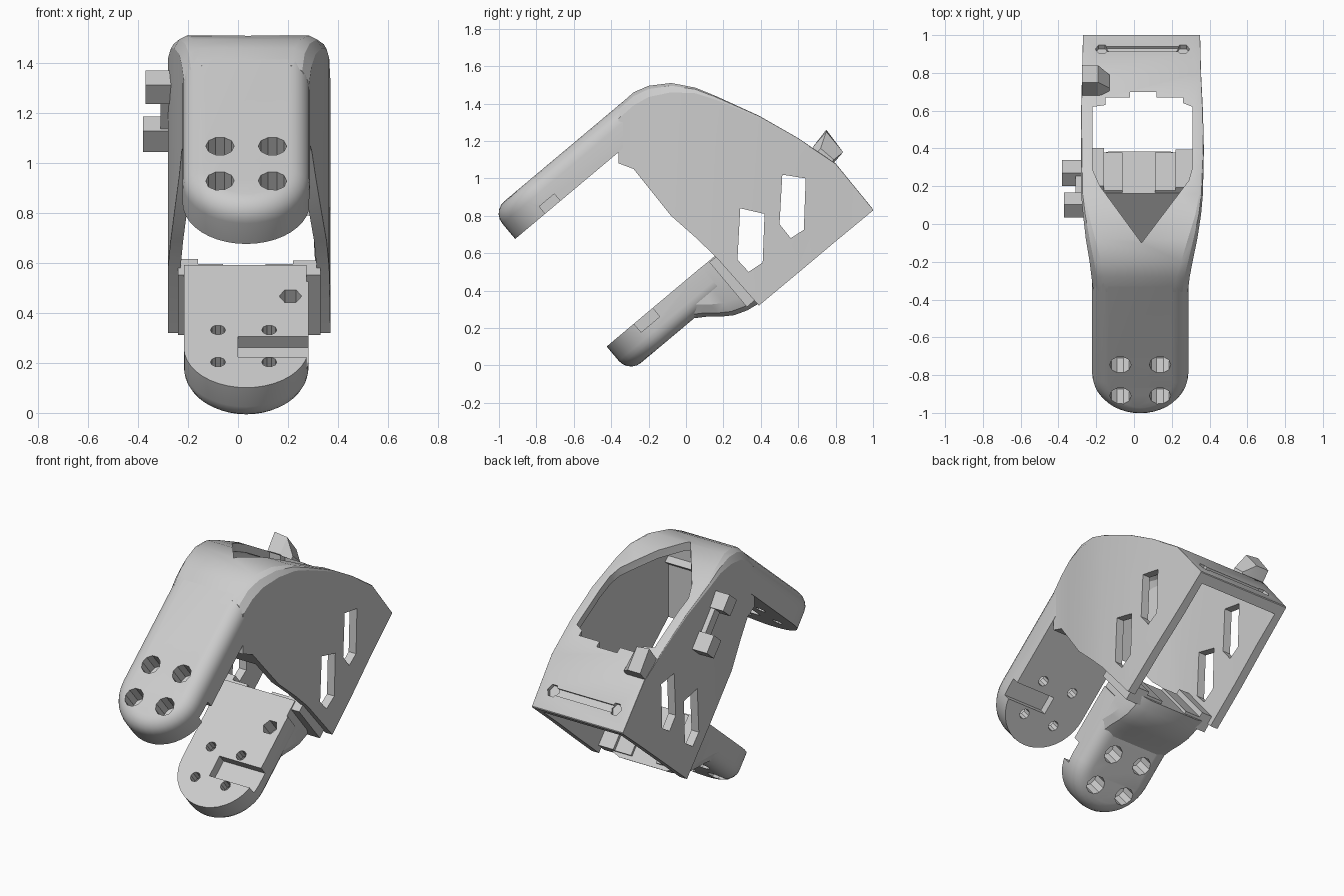
import bpy, bmesh, math
from mathutils import Vector

if "Cube" in bpy.data.objects:
    bpy.data.objects.remove(bpy.data.objects["Cube"])

grey = bpy.data.materials.new("light_grey")
grey.diffuse_color = (0.6, 0.6, 0.6, 1)
grey.use_nodes = True
grey.node_tree.nodes["Principled BSDF"].inputs["Base Color"].default_value = grey.diffuse_color
CA, SA = math.cos(math.radians(40)), math.sin(math.radians(40))
CX = 0.033  # centre line of both fingers


def P(x, a, b):
    """Tilted frame: a runs up along the fingers, b is square to them."""
    return Vector((x, CA * a - SA * b, SA * a + CA * b))


def loft(name, rings):
    """Skin a row of equal-length rings and cap both ends."""
    bm = bmesh.new()
    vs = [[bm.verts.new(p) for p in r] for r in rings]
    n = len(rings[0])
    for r, s in zip(vs, vs[1:]):
        for i in range(n):
            j = (i + 1) % n
            bm.faces.new((r[i], r[j], s[j], s[i]))
    bm.faces.new(vs[0])
    bm.faces.new(vs[-1])
    bmesh.ops.recalc_face_normals(bm, faces=bm.faces)
    me = bpy.data.meshes.new(name)
    bm.to_mesh(me)
    bm.free()
    ob = bpy.data.objects.new(name, me)
    bpy.context.collection.objects.link(ob)
    me.materials.append(grey)
    return ob


def cut(ob, cutter):
    m = ob.modifiers.new("cut", 'BOOLEAN')
    m.operation, m.solver, m.object = 'DIFFERENCE', 'EXACT', cutter
    bpy.context.view_layer.objects.active = ob
    bpy.ops.object.modifier_apply(modifier=m.name)
    bpy.data.objects.remove(cutter)


def side_prism(name, yz, x0, x1):
    return loft(name, [[Vector((x, y, z)) for y, z in yz] for x in (x0, x1)])


def tilted_prism(name, ab, x0, x1):
    return loft(name, [[P(x, a, b) for a, b in ab] for x in (x0, x1)])


def tilted_box(name, x0, x1, a0, a1, b0, b1):
    return tilted_prism(name, [(a0, b0), (a1, b0), (a1, b1), (a0, b1)], x0, x1)


def drill(x, a, steps, sides=10):
    return loft("drill", [[P(x + r * math.cos(2 * math.pi * i / sides),
                             a + r * math.sin(2 * math.pi * i / sides), b)
                           for i in range(sides)] for b, r in steps])


def finger(name, steps, a_end, r=0.255):
    """Round-ended finger; steps are (b, inset) from one flat face to the other."""
    rings = []
    for b, ins in steps:
        q = r - ins
        arc = [P(CX + q * math.cos(t), -0.01 + q * math.sin(t), b)
               for t in [math.pi + math.pi * i / 20 for i in range(21)]]
        rings.append(arc + [P(CX + q, a_end, b), P(CX - q, a_end, b)])
    return loft(name, rings)


def rounded(b0, b1, rad):
    """Flat at b0, quarter-round edge towards b1."""
    s = 1 if b1 > b0 else -1
    return [(b0, 0)] + [(b1 - s * rad * (1 - math.sin(t)), rad * (1 - math.cos(t)))
                        for t in [math.pi / 2 * i / 5 for i in range(6)]]


# Housing: cross-sections along y (y, top, bottom, left, right, edge chamfer)
stations = [(-0.36, 1.39, 1.08, -0.215, 0.285, 0.07), (-0.28, 1.46, 1.05, -0.225, 0.295, 0.07),
            (-0.20, 1.495, 0.95, -0.235, 0.31, 0.06), (-0.08, 1.51, 0.80, -0.255, 0.335, 0.05),
            (0.05, 1.485, 0.685, -0.27, 0.355, 0.03), (0.16, 1.44, 0.58, -0.28, 0.365, 0.02),
            (0.39, 1.335, 0.32, -0.28, 0.37, 0.01), (0.60, 1.215, 0.495, -0.28, 0.365, 0.005),
            (0.80, 1.08, 0.663, -0.275, 0.355, 0.003), (1.0, 0.835, 0.828, -0.27, 0.35, 0.002)]


def section(y, top, bot, l, r, c):
    return [Vector((x, y, z)) for x, z in ((l, bot), (l, top - c), (l + c * .4, top - c * .3),
            (l + c, top), (r - c, top), (r - c * .4, top - c * .3), (r, top - c), (r, bot))]


housing = loft("housing", [section(*s) for s in stations])
t = 0.05
inner = [(y, top - t, bot - 0.3, l + t, r - t, c) for y, top, bot, l, r, c in stations[2:-1]]
inner.append((0.955, 0.84, 0.4, -0.225, 0.305, 0.002))
cut(housing, loft("hollow", [section(*s) for s in inner]))
# Opening in the top with a pointed front and a toothed back edge
hole = [(0.04, -0.1), (0.29, 0.23), (0.31, 0.3), (0.31, 0.62), (0.26, 0.64), (0.26, 0.67), (0.12, 0.67),
        (0.12, 0.7), (-0.02, 0.7), (-0.02, 0.67), (-0.15, 0.67), (-0.15, 0.63), (-0.22, 0.62),
        (-0.22, 0.29), (-0.18, 0.2)]
cut(housing, loft("top_hole", [[Vector((x, y, z)) for x, y in hole] for z in (0.98, 1.8)]))
# Pointed slots through both side walls
for slot in ([(0.29, 0.84), (0.42, 0.81), (0.41, 0.55), (0.335, 0.5), (0.275, 0.565)],
             [(0.515, 1.02), (0.64, 1.0), (0.63, 0.725), (0.56, 0.68), (0.5, 0.755)]):
    cut(housing, side_prism("slot", slot, -0.6, 0.6))
# Groove and end holes in the back plate
cut(housing, side_prism("groove", [(0.9, 0.93), (0.93, 0.9), (1.05, 1.0), (1.02, 1.03)], -0.17, 0.26))
for x in (-0.17, 0.26):
    cut(housing, loft("pin_hole", [[Vector((x + 0.035 * math.cos(k), 0.925 + 0.025 * math.sin(k) + d * .78,
        0.925 - 0.03 * math.sin(k) + d * .62)) for k in [i * math.pi / 3 for i in range(6)]]
        for d in (-0.025, 0.15)]))

# Upper finger with four countersunk holes and a side notch
upper = finger("upper_finger", rounded(1.105, 1.297, 0.085), 0.7)
for x in (-0.072, 0.138):
    for a in (-0.1, 0.115):
        cut(upper, drill(x, a, [(1.0, 0.03), (1.17, 0.03), (1.175, 0.057), (1.4, 0.057)]))
cut(upper, tilted_box("notch", 0.02, 0.5, -0.055, 0.05, 1.0, 1.155))

# Lower finger with matching holes and notch
lower = finger("lower_finger", rounded(0.35, 0.165, 0.085), 0.4, 0.25)
for x in (-0.08, 0.125):
    for a in (-0.1, 0.1):
        cut(lower, drill(x, a, [(0.0, 0.055), (0.28, 0.055), (0.285, 0.03), (0.5, 0.03)]))
cut(lower, tilted_prism("notch", [(-0.07, 0.4), (-0.07, 0.29), (0.06, 0.29), (0.06, 0.4)], 0.0, 0.5))
cut(lower, drill(0.21, 0.31, [(0.25, 0.045), (0.5, 0.045)], 6))

# Neck joining the lower finger to the housing, rounded underneath
neck_rings = []
for a, low in ((0.18, 0.175), (0.25, 0.13), (0.31, 0.08), (0.37, 0.04), (0.44, 0.015), (0.505, 0.004)):
    c = 0.085
    neck_rings.append([P(x, a, b) for x, b in
                       ((-0.217, 0.349), (-0.217, low + c), (-0.217 + c * .3, low + c * .3),
                        (-0.217 + c, low), (0.275 - c, low), (0.275 - c * .3, low + c * .3),
                        (0.275, low + c), (0.275, 0.349))])
neck = loft("lower_neck", neck_rings)
cut(neck, drill(0.21, 0.31, [(0.25, 0.045), (0.5, 0.045)], 6))

# Stepped tabs that fill the neck out to the housing walls
for name, x0, x1, a1 in (("left_tab", -0.24, -0.16, 0.55), ("left_step", -0.16, -0.06, 0.52),
                         ("right_step", 0.11, 0.22, 0.52), ("right_tab", 0.22, 0.33, 0.54)):
    tilted_box(name, x0, x1, 0.45, a1, 0.03, 0.342)


# Small bracket blocks on the left wall
def yz_block(name, x0, x1, y, z, la, lb):
    a, b = CA * y + SA * z, CA * z - SA * y
    return tilted_box(name, x0, x1, a - la / 2, a + la / 2, b - lb / 2, b + lb / 2)


yz_block("bracket_upper_block", -0.37, -0.25, 0.10, 1.303, 0.09, 0.1)
yz_block("bracket_lower_block", -0.38, -0.25, 0.27, 1.115, 0.09, 0.11)
yz_block("bracket_plate", -0.31, -0.25, 0.185, 1.21, 0.06, 0.2)
# Catch standing on the rear top edge
loft("rear_catch", [[Vector((x, y, z)) for y, z in pts] for x, pts in (
    (-0.275, [(0.68, 1.17), (0.75, 1.26), (0.84, 1.14), (0.77, 1.06)]),
    (-0.19, [(0.68, 1.17), (0.75, 1.25), (0.84, 1.14), (0.77, 1.06)]),
    (-0.13, [(0.69, 1.13), (0.72, 1.16), (0.79, 1.10), (0.77, 1.06)]))])

# Smooth rounded areas, keep hard edges
for ob in bpy.data.objects:
    ob.select_set(True)
bpy.context.view_layer.objects.active = housing
bpy.ops.object.shade_smooth_by_angle(angle=math.radians(25))
